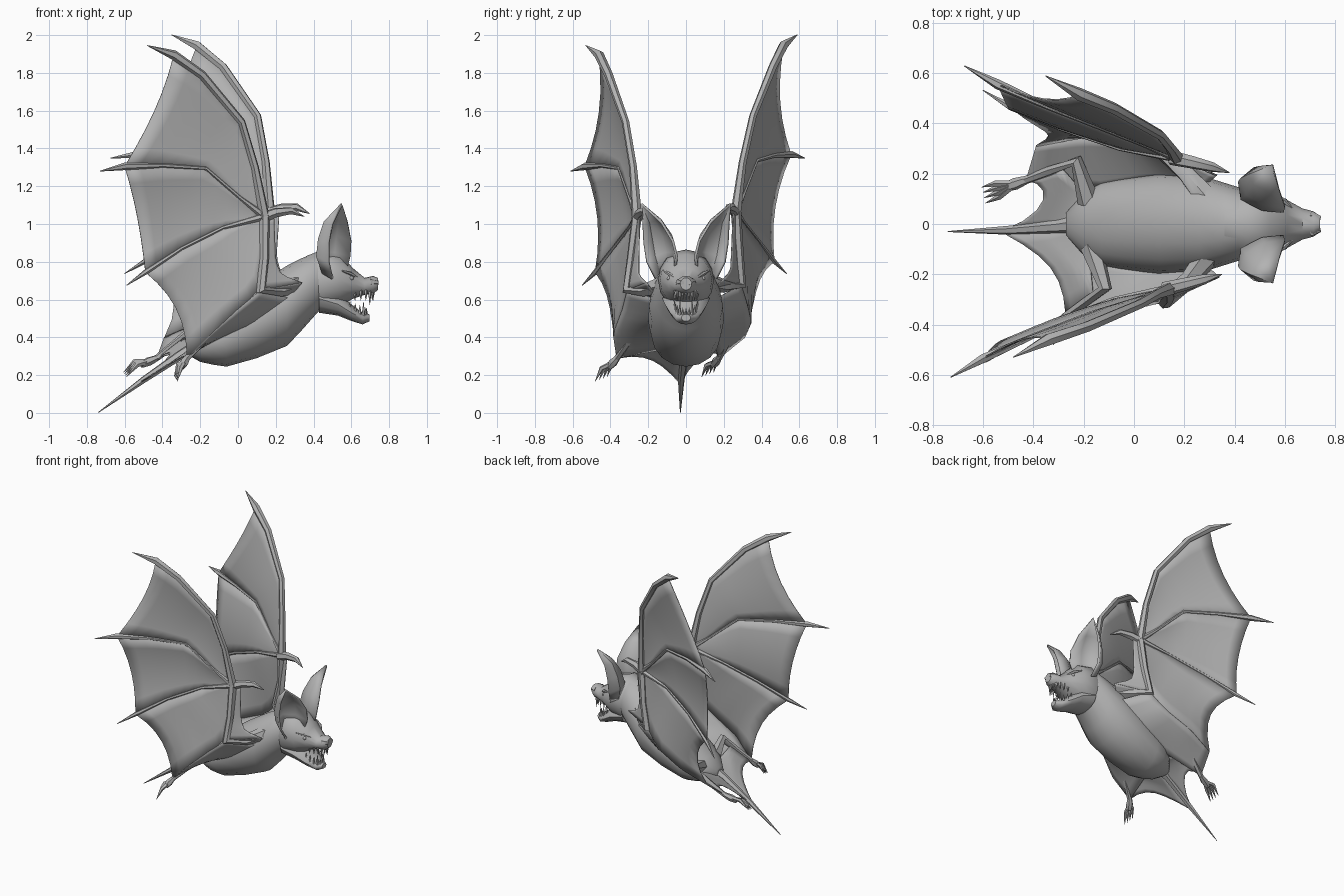
import bpy, bmesh, math
from mathutils import Vector as V

if "Cube" in bpy.data.objects:
    bpy.data.objects.remove(bpy.data.objects["Cube"])

grey = bpy.data.materials.new("bat grey")
grey.diffuse_color = (0.45, 0.45, 0.45, 1)
grey.use_nodes = True
grey.node_tree.nodes["Principled BSDF"].inputs["Base Color"].default_value = grey.diffuse_color


def finish(name, bm, thick=0, angle=50):
    """Turn a bmesh into a smooth shaded object."""
    bmesh.ops.recalc_face_normals(bm, faces=bm.faces)
    me = bpy.data.meshes.new(name)
    bm.to_mesh(me)
    bm.free()
    me.materials.append(grey)
    ob = bpy.data.objects.new(name, me)
    bpy.context.collection.objects.link(ob)
    if thick:
        mod = ob.modifiers.new("thickness", 'SOLIDIFY')
        mod.thickness, mod.offset = thick, 0
    bpy.ops.object.select_all(action='DESELECT')
    ob.select_set(True)
    bpy.context.view_layer.objects.active = ob
    bpy.ops.object.shade_smooth_by_angle(angle=math.radians(angle))
    return ob


def skin(bm, rings):
    """Bridge closed rings of points and cap both ends."""
    vs = [[bm.verts.new(p) for p in r] for r in rings]
    n = len(vs[0])
    for a, b in zip(vs, vs[1:]):
        for i in range(n):
            bm.faces.new((a[i], a[(i + 1) % n], b[(i + 1) % n], b[i]))
    bm.faces.new(vs[0])
    bm.faces.new(vs[-1])


def add_limb(bm, pts, radii, sides=6):
    """Tapered tube along a path, with a transported frame."""
    pts = [V(p) for p in pts]
    nrm, rings = V((0.2, 1, 0.3)), []
    for i, p in enumerate(pts):
        t = (pts[min(i + 1, len(pts) - 1)] - pts[max(i - 1, 0)]).normalized()
        nrm = (nrm - t * nrm.dot(t)).normalized()
        b = t.cross(nrm)
        rings.append([p + radii[i] * (nrm * math.cos(a) + b * math.sin(a))
                      for a in (math.tau * k / sides for k in range(sides))])
    skin(bm, rings)


def limb(name, pts, radii, sides=6):
    bm = bmesh.new()
    add_limb(bm, pts, radii, sides)
    return finish(name, bm)


def loft(name, sections, sides=16):
    """Oval sections along x: (x, z bottom, z top, half width)."""
    bm = bmesh.new()
    angles = [math.tau * k / sides for k in range(sides)]
    skin(bm, [[(x, w * math.cos(a), (lo + hi) / 2 + (hi - lo) / 2 * math.sin(a))
               for a in angles] for x, lo, hi, w in sections])
    return finish(name, bm)


def along(pts, u):
    """Point at fraction u of a polyline's length."""
    pts = [V(p) for p in pts]
    lens = [(b - a).length for a, b in zip(pts, pts[1:])]
    d = u * sum(lens)
    for a, b, l in zip(pts, pts[1:], lens):
        if d <= l + 1e-6:
            return a.lerp(b, d / l)
        d -= l
    return pts[-1]


def membrane(name, a, b, scallop=0.05, billow=0.0, nu=10, nv=6):
    """Skin stretched between two bones with a scalloped far edge."""
    bm = bmesh.new()
    rows = []
    for j in range(nv + 1):
        v = j / nv
        arch = 4 * v * (1 - v)
        row = []
        for i in range(nu + 1):
            u = i / nu * (1 - scallop * arch)
            p = along(a, u).lerp(along(b, u), v)
            p.y += billow * arch * u
            row.append(bm.verts.new(p))
        rows.append(row)
    for r, q in zip(rows, rows[1:]):
        for i in range(nu):
            bm.faces.new((r[i], r[i + 1], q[i + 1], q[i]))
    bmesh.ops.remove_doubles(bm, verts=bm.verts, dist=0.0005)
    finish(name, bm, 0.006)


# body, head and jaw
loft("body", [(-0.27, 0.31, 0.38, 0.045), (-0.2, 0.27, 0.45, 0.125),
              (-0.13, 0.255, 0.51, 0.165), (-0.06, 0.245, 0.565, 0.18),
              (0.1, 0.29, 0.68, 0.2), (0.26, 0.355, 0.78, 0.195),
              (0.34, 0.44, 0.82, 0.17), (0.42, 0.53, 0.85, 0.145), (0.48, 0.58, 0.83, 0.1)])
loft("head", [(0.36, 0.53, 0.83, 0.12), (0.45, 0.54, 0.865, 0.148),
              (0.54, 0.565, 0.84, 0.138), (0.61, 0.605, 0.765, 0.095),
              (0.67, 0.625, 0.715, 0.062), (0.715, 0.63, 0.725, 0.05),
              (0.74, 0.65, 0.715, 0.03)])
loft("lower_jaw", [(0.43, 0.53, 0.68, 0.125), (0.53, 0.515, 0.635, 0.112),
                   (0.6, 0.487, 0.575, 0.085), (0.66, 0.468, 0.53, 0.055),
                   (0.695, 0.485, 0.522, 0.025)], 12)

# teeth, with longer fangs at the sides of each jaw
bm = bmesh.new()
for k in range(-5, 6):
    a = k / 5 * 1.4
    fang = 0.065 if abs(k) == 2 else 0.04
    x, y = 0.6 + 0.115 * math.cos(a), 0.06 * math.sin(a)
    add_limb(bm, [(x, y, 0.65), (x, y, 0.635 - fang)], [0.011, 0.001], 5)
    x, y, z = 0.575 + 0.105 * math.cos(a), 0.062 * math.sin(a), 0.55 - 0.045 * math.cos(a)
    add_limb(bm, [(x, y, z), (x, y, z + fang + 0.01)], [0.011, 0.001], 5)
finish("teeth", bm, 0, 30)

for s, side in ((-1, "right"), (1, "left")):
    # brow ridge, eye and nostril
    limb(side + "_brow", [(0.55, s * 0.12, 0.753), (0.595, s * 0.093, 0.738), (0.64, s * 0.05, 0.71)],
         [0.005, 0.011, 0.005])
    bm = bmesh.new()
    bmesh.ops.create_uvsphere(bm, u_segments=8, v_segments=6, radius=0.012)
    bmesh.ops.translate(bm, verts=bm.verts, vec=(0.6, s * 0.09, 0.713))
    finish(side + "_eye", bm)
    limb(side + "_nostril", [(0.7, s * 0.03, 0.69), (0.742, s * 0.02, 0.69)], [0.025, 0.012])

    # cupped ear opening forward and outward, from inner rim to outer rim
    ear = [[(0.57, 0.06, 0.74), (0.5, 0.07, 0.77), (0.45, 0.1, 0.77), (0.45, 0.14, 0.74), (0.5, 0.16, 0.71)],
           [(0.595, 0.05, 0.83), (0.51, 0.06, 0.85), (0.43, 0.1, 0.85), (0.42, 0.165, 0.83), (0.48, 0.205, 0.8)],
           [(0.6, 0.07, 0.91), (0.52, 0.08, 0.94), (0.45, 0.12, 0.94), (0.43, 0.18, 0.92), (0.48, 0.22, 0.9)],
           [(0.58, 0.13, 1.01), (0.53, 0.135, 1.02), (0.48, 0.16, 1.02), (0.46, 0.195, 1.01), (0.5, 0.225, 1.0)],
           [(0.55, 0.235, 1.105)] * 5]
    bm = bmesh.new()
    vs = [[bm.verts.new((x, s * y, z)) for x, y, z in row] for row in ear]
    for r, q in zip(vs, vs[1:]):
        for i in range(4):
            bm.faces.new((r[i], r[i + 1], q[i + 1], q[i]))
    bmesh.ops.remove_doubles(bm, verts=bm.verts, dist=0.0005)
    finish(side + "_ear", bm, 0.014)

    def place(pts):
        """Wing points; the left wing is mirrored and swung slightly."""
        if s < 0:
            return pts
        return [(x + 0.03 + 0.11 * (z - 1.05), 0.005 - y + 0.06 * (z - 1.05),
                 z + 0.025 - 0.05 * (x - 0.15)) for x, y, z in pts]

    # wing bones
    wrist = (0.14, -0.26, 1.04)
    elbow = (0.12, -0.31, 0.65)
    lead = place([wrist, (0.09, -0.28, 1.3), (0.02, -0.32, 1.54), (-0.19, -0.41, 1.79),
                  (-0.34, -0.46, 1.895), (-0.48, -0.53, 1.945)])
    mid = place([wrist, (0.01, -0.3, 1.14), (-0.17, -0.355, 1.295), (-0.4, -0.445, 1.31),
                 (-0.6, -0.535, 1.305), (-0.73, -0.61, 1.28)])
    low = place([wrist, (-0.08, -0.3, 0.98), (-0.3, -0.385, 0.87), (-0.49, -0.48, 0.745),
                 (-0.59, -0.55, 0.675)])
    limb(side + "_leading_finger", lead, [0.028, 0.021, 0.02, 0.023, 0.026, 0.002])
    limb(side + "_middle_finger", mid, [0.02, 0.01, 0.01, 0.012, 0.02, 0.002])
    limb(side + "_rear_finger", low, [0.02, 0.01, 0.01, 0.014, 0.002])
    limb(side + "_thumb", place([(0.12, -0.26, 1.03), (0.2, -0.24, 1.06), (0.28, -0.22, 1.07),
                                 (0.35, -0.2, 1.04)]), [0.03, 0.026, 0.02, 0.002])
    limb(side + "_arm", place([(0.3, -0.12, 0.68), (0.22, -0.22, 0.65), elbow, (0.14, -0.29, 0.82), wrist]),
         [0.05, 0.036, 0.03, 0.024, 0.028])

    # legs differ in pose
    if s < 0:
        hip, knee, ankle = (-0.17, -0.09, 0.4), (-0.115, -0.255, 0.45), (-0.27, -0.365, 0.29)
        toe = V((-0.05, -0.07, -0.08))
        flank = [(0.0, -0.335, 0.55), (-0.14, -0.385, 0.42), ankle]
        root = (-0.2, -0.1, 0.34)
    else:
        hip, knee, ankle = (-0.18, 0.09, 0.4), (-0.23, 0.25, 0.45), (-0.43, 0.175, 0.29)
        toe = V((-0.14, -0.05, -0.06))
        flank = [(0.0, 0.325, 0.57), (-0.2, 0.345, 0.48), (-0.39, 0.31, 0.4)]
        root = ankle
    limb(side + "_leg", [hip, knee, V(knee).lerp(V(ankle), 0.5), ankle], [0.045, 0.028, 0.02, 0.017])
    bm = bmesh.new()
    heel = V(ankle) + toe * 0.3
    add_limb(bm, [ankle, heel, heel + toe * 0.3], [0.017, 0.024, 0.018])
    for k in (-1.5, -0.5, 0.5, 1.5):
        spread = V((-0.2 * k, 0.8 * k, 0.3 * k)) * 0.022
        add_limb(bm, [heel, heel + toe * 0.5 + spread + V((0, 0, 0.02)),
                      heel + toe * 0.9 + spread * 1.2 + V((0, 0, -0.015))], [0.014, 0.013, 0.001], 5)
    finish(side + "_foot", bm)

    # wing skin, cupped towards the body
    rear = place([wrist, elbow]) + flank
    membrane(side + "_upper_membrane", lead[:5], mid[:5], 0.03, s * -0.03)
    membrane(side + "_middle_membrane", mid[:5], low[:4], 0.02, s * -0.035)
    membrane(side + "_lower_membrane", low[:4], rear, 0.08 if s < 0 else 0.12, s * -0.015)
    membrane(side + "_flank_membrane", rear[1:],
             [(0.3, s * 0.15, 0.6), (0.08, s * 0.18, 0.47), (-0.13, s * 0.14, 0.38), root], 0.0)
    membrane(side + "_shoulder_membrane", place([wrist, elbow]),
             place([(0.19, -0.245, 1.05), (0.2, -0.25, 0.8), (0.23, -0.25, 0.73), (0.34, -0.21, 0.69)]), 0.0)
    membrane(side + "_shoulder_fold", place([elbow, (0.26, -0.14, 0.6)]),
             place([elbow, (0.34, -0.21, 0.69)]), 0.0)

    # skin between leg and tail
    membrane(side + "_tail_membrane", [(-0.2, -0.01, 0.36), (-0.53, -0.03, 0.155)],
             [(-0.18, s * 0.1, 0.36), V(knee).lerp(V(ankle), 0.3), ankle], 0.25 if s < 0 else 0.4)

# tail
limb("tail", [(-0.2, 0, 0.36), (-0.3, -0.01, 0.31), (-0.5, -0.025, 0.175), (-0.74, -0.03, 0.002)],
     [0.04, 0.026, 0.018, 0.002])
